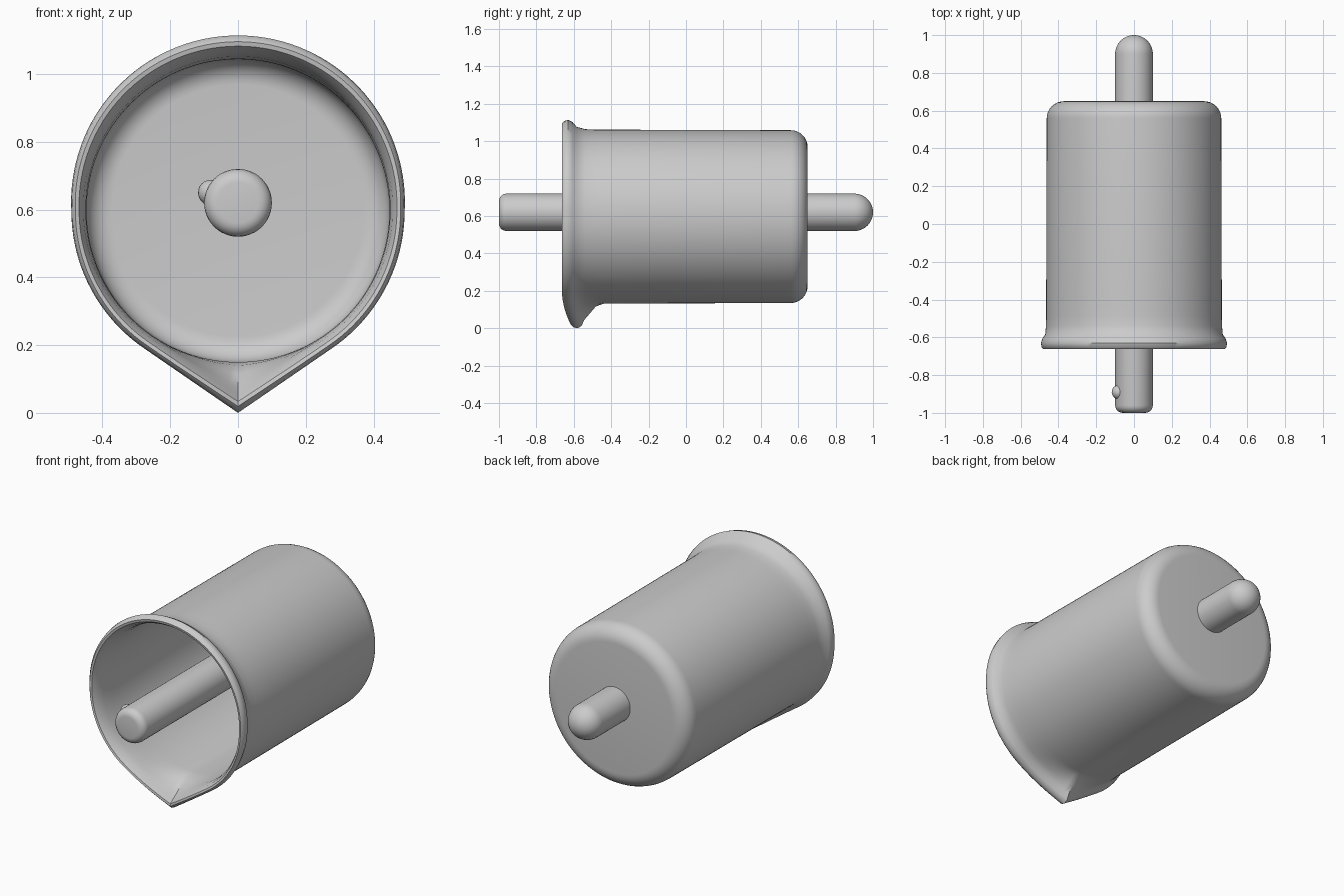
import bpy, bmesh, math

if "Cube" in bpy.data.objects:
    bpy.data.objects.remove(bpy.data.objects["Cube"])

CENTRE_Z = 0.597
SEGMENTS = 128


def lathe(name, profile, centre_z, segments, shape=None):
    """Revolve (y, radius, weight) points round the y axis; radius 0 makes a pole."""
    bm = bmesh.new()
    rings = []
    for y, r, w in profile:
        ring = []
        for i in range(1 if r == 0 else segments):
            a = 2 * math.pi * i / segments          # 0 = straight down
            yy, rr = shape(a, y, r, w) if shape else (y, r)
            ring.append(bm.verts.new((rr * math.sin(a), yy, centre_z - rr * math.cos(a))))
        rings.append(ring)
    for p, q in zip(rings, rings[1:]):
        for i in range(segments):
            j = (i + 1) % segments
            corners = [p[i % len(p)], p[j % len(p)], q[j % len(q)], q[i % len(q)]]
            bm.faces.new(list(dict.fromkeys(corners)))
    bmesh.ops.recalc_face_normals(bm, faces=bm.faces[:])
    mesh = bpy.data.meshes.new(name)
    bm.to_mesh(mesh)
    bm.free()
    obj = bpy.data.objects.new(name, mesh)
    bpy.context.collection.objects.link(obj)
    smooth(obj)
    return obj


def smooth(obj):
    bpy.ops.object.select_all(action='DESELECT')
    obj.select_set(True)
    bpy.context.view_layer.objects.active = obj
    bpy.ops.object.shade_smooth_by_angle(angle=math.radians(40))


def arc(cy, cr, radius, start, end, steps):
    """Profile points on an arc; 0 degrees points outward, 90 towards +y."""
    points = []
    for i in range(steps + 1):
        t = math.radians(start + (end - start) * i / steps)
        points.append((cy + radius * math.sin(t), max(0, cr + radius * math.cos(t)), 0))
    return points


# Rim flare and pouring spout: two straight tangents meeting at the bottom
SPOUT_HALF_ANGLE = math.acos(0.492 / 0.597)


def rim_shape(a, y, r, w):
    phi = min(a, 2 * math.pi - a)
    spout = 0
    if phi < SPOUT_HALF_ANGLE:
        spout = 0.492 / math.cos(SPOUT_HALF_ANGLE - phi) - 0.492
    lift = 0.025 * max(0, -math.cos(phi)) * w ** 4
    return y + 0.05 * w * spout / 0.105, r + w * spout + lift


# Thin-walled cup lying on its side, open towards the front
outer = [(0.65, 0, 0)] + arc(0.56, 0.372, 0.09, 90, 0, 8)
lip = [(-0.44, 0.465, 0), (-0.49, 0.465, 0.15), (-0.54, 0.466, 0.5), (-0.585, 0.47, 0.8),
       (-0.605, 0.484, 0.95), (-0.63, 0.492, 1), (-0.652, 0.489, 0.97), (-0.663, 0.48, 0.93),
       (-0.66, 0.469, 0.9), (-0.635, 0.456, 0.85), (-0.59, 0.449, 0.7), (-0.53, 0.447, 0.35),
       (-0.48, 0.447, 0.1), (-0.42, 0.447, 0)]
inner = arc(0.555, 0.372, 0.075, 0, 90, 8) + [(0.63, 0, 0)]
lathe("cup", outer + lip + inner, CENTRE_Z, SEGMENTS, rim_shape)

# Rod through the cup: blunt front end, domed back end
front_end = [(-1, 0, 0)] + arc(-0.96, 0.06, 0.04, -90, 0, 5)
back_end = arc(0.9, 0, 0.1, 0, 90, 10)[:-1] + [(1, 0, 0)]
lathe("rod", front_end + back_end, 0.62, 48)

# Small bump on the side of the rod near its front end
bpy.ops.mesh.primitive_uv_sphere_add(segments=20, ring_count=12, radius=0.038,
                                     location=(-0.08, -0.89, 0.65))
bump = bpy.context.object
bump.name = "rod_bump"
smooth(bump)
